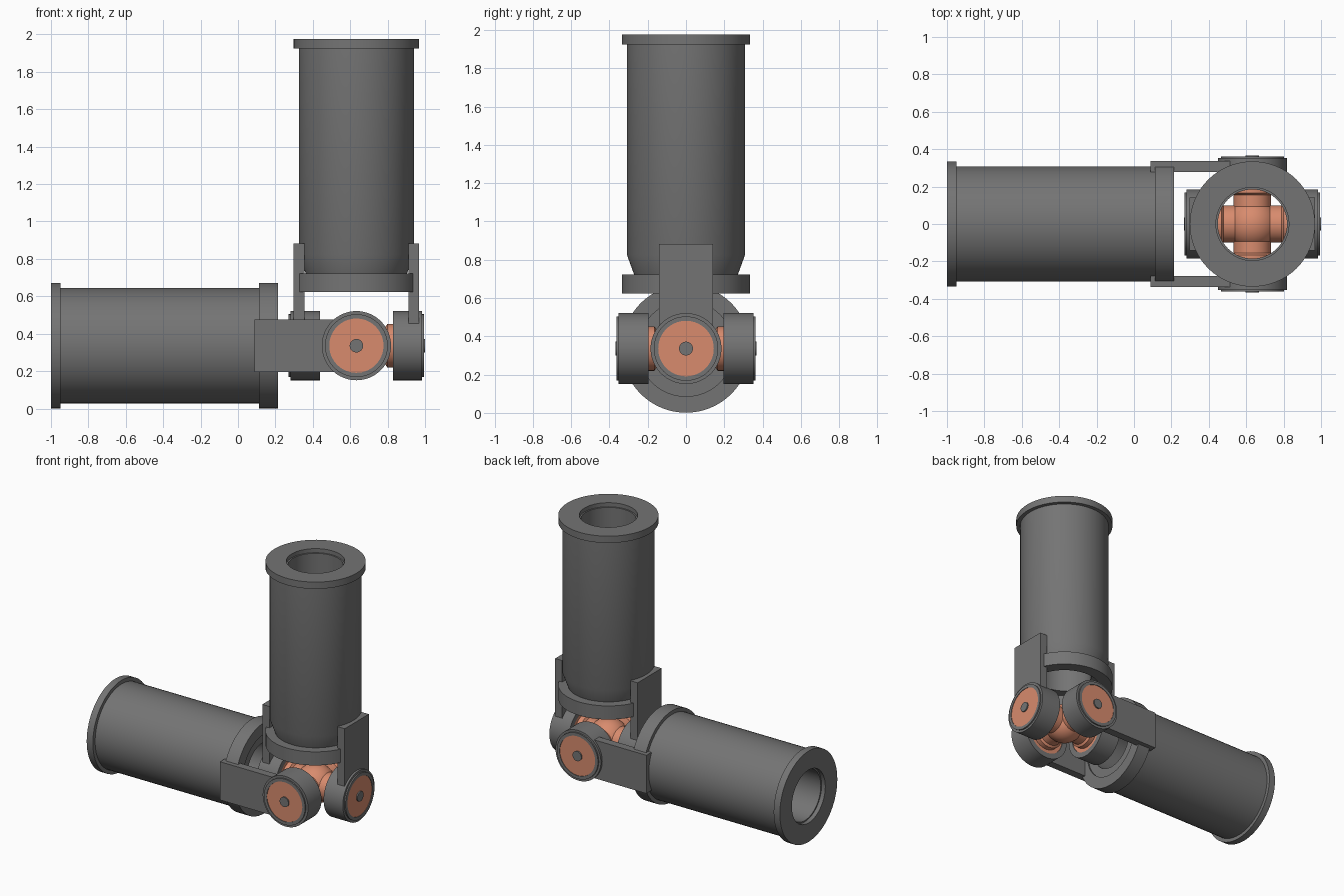
import bpy, bmesh, math
from mathutils import Matrix, Vector

if "Cube" in bpy.data.objects:
    bpy.data.objects.remove(bpy.data.objects["Cube"])

CENTRE = Matrix.Translation((0.633, 0, 0.336))


def material(name, rgb):
    m = bpy.data.materials.new(name)
    m.diffuse_color = (*rgb, 1)
    m.use_nodes = True
    m.node_tree.nodes["Principled BSDF"].inputs["Base Color"].default_value = m.diffuse_color
    return m


STEEL = material("dark grey steel", (0.175, 0.175, 0.175))
COPPER = material("copper orange", (0.69, 0.26, 0.155))


def finish(name, bm, matrix, mat):
    bmesh.ops.recalc_face_normals(bm, faces=bm.faces)
    mesh = bpy.data.meshes.new(name)
    bm.to_mesh(mesh)
    bm.free()
    mesh.transform(matrix)
    mesh.materials.append(mat)
    ob = bpy.data.objects.new(name, mesh)
    bpy.context.collection.objects.link(ob)
    bpy.ops.object.select_all(action='DESELECT')
    ob.select_set(True)
    bpy.context.view_layer.objects.active = ob
    bpy.ops.object.shade_smooth_by_angle(angle=math.radians(25))
    return ob


def lathe(name, profile, matrix, mat, steps=64):
    """Spin a closed (radius, height) outline around local z."""
    bm = bmesh.new()
    vs = [bm.verts.new((r, 0, z)) for r, z in profile]
    es = [bm.edges.new((vs[i], vs[(i + 1) % len(vs)])) for i in range(len(vs))]
    bmesh.ops.spin(bm, geom=vs + es, cent=(0, 0, 0), axis=(0, 0, 1),
                   angle=math.tau, steps=steps, use_duplicate=False)
    bmesh.ops.remove_doubles(bm, verts=bm.verts, dist=1e-5)
    # drop the zero-width edges/faces left on the axis
    bmesh.ops.dissolve_degenerate(bm, edges=bm.edges, dist=1e-5)
    return finish(name, bm, matrix, mat)


def box(name, lo, hi, matrix, mat):
    bm = bmesh.new()
    lo, hi = Vector(lo), Vector(hi)
    bmesh.ops.create_cube(bm, size=1, matrix=Matrix.Translation((lo + hi) / 2)
                          @ Matrix.Diagonal((*(hi - lo), 1)))
    return finish(name, bm, matrix, mat)


def shaft(name, m, collar, straight_end, taper_end, far):
    """Hollow shaft along local +z, with yoke arms at local +x and -x."""
    # tube with end flange, stepped bore mouth and tapered neck
    lathe(name + "_tube", [
        (0.185, taper_end), (0.265, taper_end), (0.308, straight_end),
        (0.308, far - 0.05), (0.335, far - 0.05), (0.335, far),
        (0.195, far), (0.195, far - 0.03), (0.185, far - 0.03)], m, STEEL)
    # collar ring holding the arms
    lathe(name + "_collar", [(0.25, collar), (0.335, collar),
                             (0.335, collar + 0.1), (0.25, collar + 0.1)], m, STEEL)
    for side, label in ((1, "a"), (-1, "b")):
        turn = m @ Matrix.Rotation(0 if side == 1 else math.pi, 4, 'Z')
        out = turn @ Matrix.Rotation(math.pi / 2, 4, 'Y')
        # flat yoke arm
        box(f"{name}_arm_{label}", (0.278, -0.141, 0.1), (0.336, 0.141, 0.545), turn, STEEL)
        # round bearing hub with a raised rim
        lathe(f"{name}_hub_{label}", [
            (0.145, 0.195), (0.185, 0.195), (0.185, 0.352), (0.168, 0.352),
            (0.168, 0.362), (0.145, 0.362)], out, STEEL)
        # bearing cap and its centre plug
        lathe(f"{name}_cap_{label}", [(0, 0.2), (0.146, 0.2), (0.146, 0.358), (0, 0.358)],
              out, COPPER)
        lathe(f"{name}_plug_{label}", [(0, 0.34), (0.036, 0.34), (0.036, 0.367), (0, 0.367)],
              out, STEEL, 32)
        # stepped trunnion of the cross
        lathe(f"{name}_trunnion_{label}", [
            (0, 0), (0.1, 0), (0.1, 0.155), (0.116, 0.165), (0.116, 0.21), (0, 0.21)],
            out, COPPER)


# upright shaft, then the lying shaft with its arms turned a quarter
shaft("upright", CENTRE, 0.287, 0.488, 0.37, 1.639)
lying = Matrix(((0, 0, -1, 0), (1, 0, 0, 0), (0, -1, 0, 0), (0, 0, 0, 1)))
shaft("lying", CENTRE @ lying, 0.42, 0.5, 0.43, 1.633)

# rounded middle of the cross
bm = bmesh.new()
bmesh.ops.create_uvsphere(bm, u_segments=48, v_segments=24, radius=0.137)
finish("cross_centre", bm, CENTRE, COPPER)
